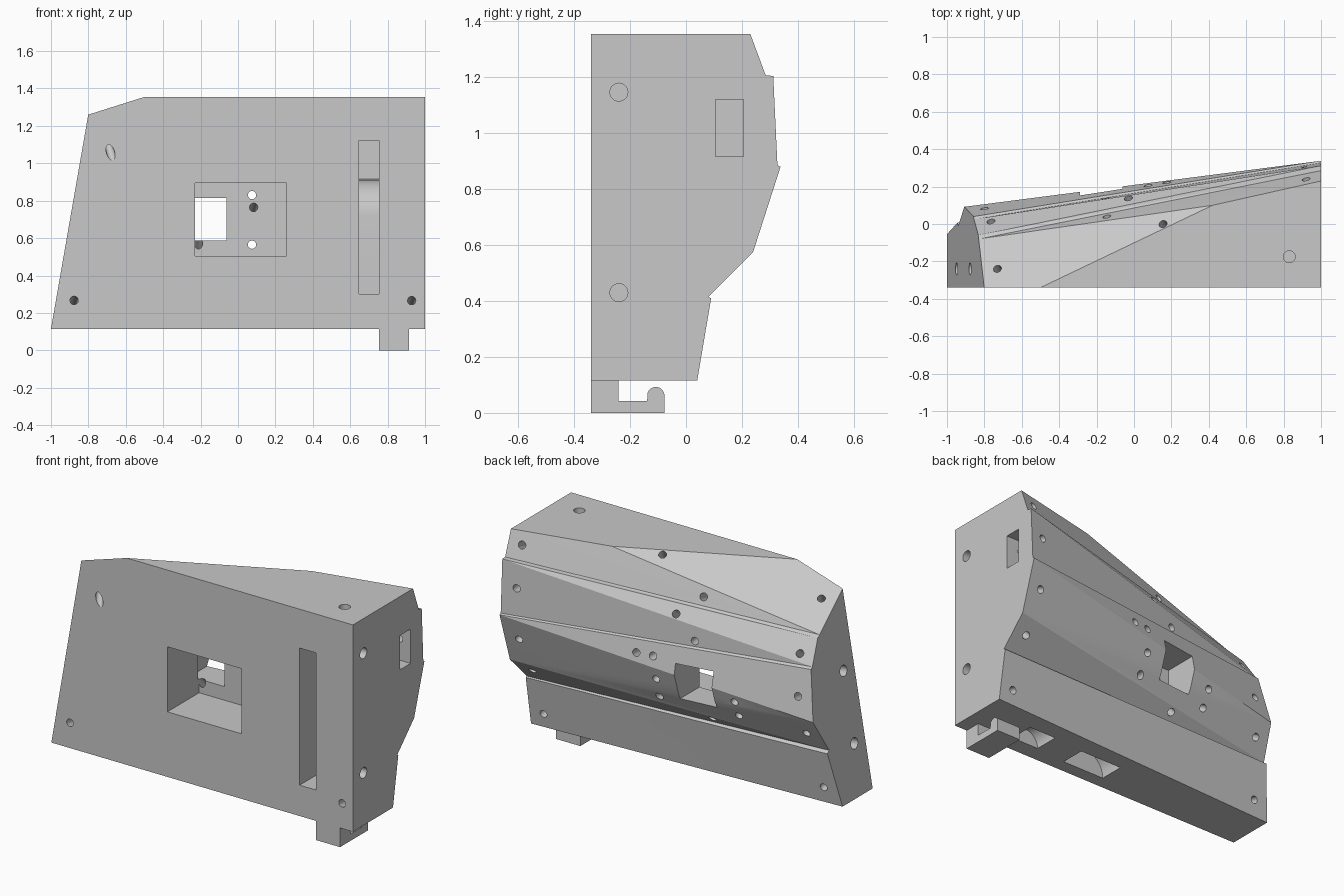
import bpy, bmesh, math
from mathutils import Vector

if "Cube" in bpy.data.objects:
    bpy.data.objects.remove(bpy.data.objects["Cube"])

grey = bpy.data.materials.new("plain grey")
grey.use_nodes = True
grey.diffuse_color = (0.58, 0.58, 0.58, 1)
grey.node_tree.nodes["Principled BSDF"].inputs["Base Color"].default_value = grey.diffuse_color

FRONT, BASE, TOP = -0.34, 0.115, 1.355


def make_object(name, bm):
    bmesh.ops.recalc_face_normals(bm, faces=bm.faces)
    mesh = bpy.data.meshes.new(name)
    bm.to_mesh(mesh)
    bm.free()
    mesh.materials.append(grey)
    ob = bpy.data.objects.new(name, mesh)
    bpy.context.collection.objects.link(ob)
    return ob


def prism(name, profile, x0, x1):
    """Extrude a (y, z) profile along x."""
    bm = bmesh.new()
    face = bm.faces.new([bm.verts.new((x0, y, z)) for y, z in profile])
    new = bmesh.ops.extrude_face_region(bm, geom=[face])["geom"]
    verts = [v for v in new if isinstance(v, bmesh.types.BMVert)]
    bmesh.ops.translate(bm, verts=verts, vec=(x1 - x0, 0, 0))
    return make_object(name, bm)


def box(x0, x1, y0, y1, z0, z1):
    return prism("cutter", [(y0, z0), (y1, z0), (y1, z1), (y0, z1)], x0, x1)


def rod(point, direction, radius, inner, outer=0.03):
    """Cylinder reaching 'inner' against the direction and 'outer' along it."""
    d = Vector(direction).normalized()
    bm = bmesh.new()
    bmesh.ops.create_cone(bm, cap_ends=True, segments=32, radius1=radius,
                          radius2=radius, depth=inner + outer)
    ob = make_object("cutter", bm)
    ob.rotation_mode = "QUATERNION"
    ob.rotation_quaternion = d.to_track_quat("Z", "Y")
    ob.location = Vector(point) + d * (outer - inner) / 2
    return ob


def cut(target, cutter):
    cutter.hide_render = True
    mod = target.modifiers.new("cut", "BOOLEAN")
    mod.operation, mod.solver, mod.object = "DIFFERENCE", "EXACT", cutter
    bpy.context.view_layer.objects.active = target
    bpy.ops.object.modifier_apply(modifier=mod.name)
    bpy.data.objects.remove(cutter)


# Body: twisted facets and small ledges between the two end profiles
right_profile = [(0.04, BASE), (0.09, 0.41), (0.08, 0.415), (0.24, 0.575), (0.338, 0.88),
                 (0.327, 0.886), (0.312, 1.205), (0.285, 1.207)]
left_profile = [(-0.055, BASE), (0.008, 0.44), (-0.012, 0.453), (0.092, 0.65), (0.04, 0.935),
                (0.025, 0.945), (-0.06, 1.08), (-0.08, 1.09)]
bm = bmesh.new()


def left_vert(y, z):
    return bm.verts.new((-1 + 0.174 * (z - BASE), y, z))


right = [bm.verts.new((1, y, z)) for y, z in right_profile]
left = [left_vert(y, z) for y, z in left_profile]
right_foot = bm.verts.new((1, FRONT, BASE))
left_foot = left_vert(FRONT, BASE)
right_top_front = bm.verts.new((1, FRONT, TOP))
right_top_back = bm.verts.new((1, 0.23, TOP))
bevel_back = bm.verts.new((0.42, 0.1, TOP))
bevel_front = bm.verts.new((-0.5, FRONT, TOP))
left_top = left_vert(FRONT, 1.26)
for i in range(len(right) - 1):
    bm.faces.new((right[i + 1], left[i + 1], left[i]))
    bm.faces.new((right[i + 1], left[i], right[i]))
bm.faces.new((right_top_back, right[-1], left[-1]))
bm.faces.new((right_top_back, left[-1], bevel_back))
bm.faces.new((bevel_back, left[-1], left_top, bevel_front))
bm.faces.new((right_top_front, right_top_back, bevel_back, bevel_front))
bm.faces.new((right_foot, right_top_front, bevel_front, left_top, left_foot))
bm.faces.new((right_foot, left_foot, left[0], right[0]))
bm.faces.new([right_foot] + right + [right_top_back, right_top_front])
bm.faces.new([left_foot] + left + [left_top])
body = make_object("body", bm)
bpy.context.view_layer.update()

cutters = []

# Screw holes square to the back facets: x, z, depth
back_holes = [
    (0.92, 1.282, 0.2), (-0.145, 1.18, 0.2),
    (0.91, 1.05, 0.2), (-0.03, 1.084, 0.2), (-0.765, 0.996, 0.2), (-0.155, 0.955, 0.15),
    (0.908, 0.737, 0.2), (0.175, 0.83, 0.18), (-0.8, 0.775, 0.2),
    (0.063, 0.69, 0.32), (-0.419, 0.66, 0.2), (-0.833, 0.55, 0.2), (0.907, 0.5, 0.2),
    (-0.417, 0.56, 0.2), (-0.217, 0.475, 0.25), (0.91, 0.2, 0.6), (-0.89, 0.21, 0.6)]
for x, z, depth in back_holes:
    hit, point, normal, _ = body.ray_cast(Vector((x, 2, z)), Vector((0, -1, 0)))
    if hit:
        cutters.append(rod(point, normal, 0.022, depth))

# Screw holes in the top bevel, the front one passing right through
for x, y, depth in [(0.155, 0, 0.2), (-0.73, -0.24, 0.4)]:
    hit, point, normal, _ = body.ray_cast(Vector((x, y, 3)), Vector((0, 0, -1)))
    if hit:
        cutters.append(rod(point, normal, 0.022, depth))

# Larger holes in the ends and the top
for z in (0.43, 1.147):
    cutters.append(rod((1, -0.24, z), (1, 0, 0), 0.032, 0.2))
for z in (0.41, 0.825):
    cutters.append(rod((-1 + 0.174 * (z - BASE), -0.24, z), (-1, 0, 0.174), 0.032, 0.2))
cutters.append(rod((0.83, -0.175, TOP), (0, 0, 1), 0.032, 0.2))

# Front pocket, window through the back and two straight holes
cutters.append(box(-0.23, 0.26, -0.5, -0.04, 0.505, 0.895))
cutters.append(box(-0.29, -0.062, -0.05, 0.5, 0.587, 0.815))
for z in (0.565, 0.83):
    cutters.append(rod((0.075, 0, z), (0, 1, 0), 0.022, 0.1, 0.5))

# Tall front slot with a curved back, joined to the opening in the right end
slot = [(-0.5, 0.3), (-0.18, 0.3), (-0.18, 0.72)]
for i in range(1, 9):
    a = math.radians(i * 11.25)
    slot.append((-0.18 + 0.2 * (1 - math.cos(a)), 0.72 + 0.19 * math.sin(a)))
slot += [(0.205, 0.915), (0.205, 1.122), (-0.5, 1.122)]
cutters.append(prism("cutter", slot, 0.647, 0.755))
cutters.append(box(0.70, 1.1, 0.105, 0.206, 0.916, 1.121))

# Rounded cable scoops in the underside
cutters.append(rod((0.146, -0.11, BASE), (0, 1, 0), 0.14, 0.15, 0))
cutters.append(rod((0.58, -0.09, BASE), (0, 1, 0), 0.09, 0.15, 0))

for cutter in cutters:
    cut(body, cutter)

# Hook foot under the body
hook = [(FRONT, BASE), (FRONT, 0), (-0.077, 0), (-0.077, 0.065)]
hook += [(-0.108 + 0.031 * math.cos(a), 0.062 + 0.031 * math.sin(a))
         for a in [math.radians(18 * i) for i in range(1, 10)]]
hook += [(-0.139, 0.042), (-0.242, 0.042), (-0.242, BASE)]
foot = prism("hook_foot", hook, 0.755, 0.915)

# Smooth only the round holes and curves, keep the facets crisp
for ob in (body, foot):
    bpy.ops.object.select_all(action="DESELECT")
    ob.select_set(True)
    bpy.context.view_layer.objects.active = ob
    bpy.ops.object.shade_smooth_by_angle(angle=math.radians(12))
